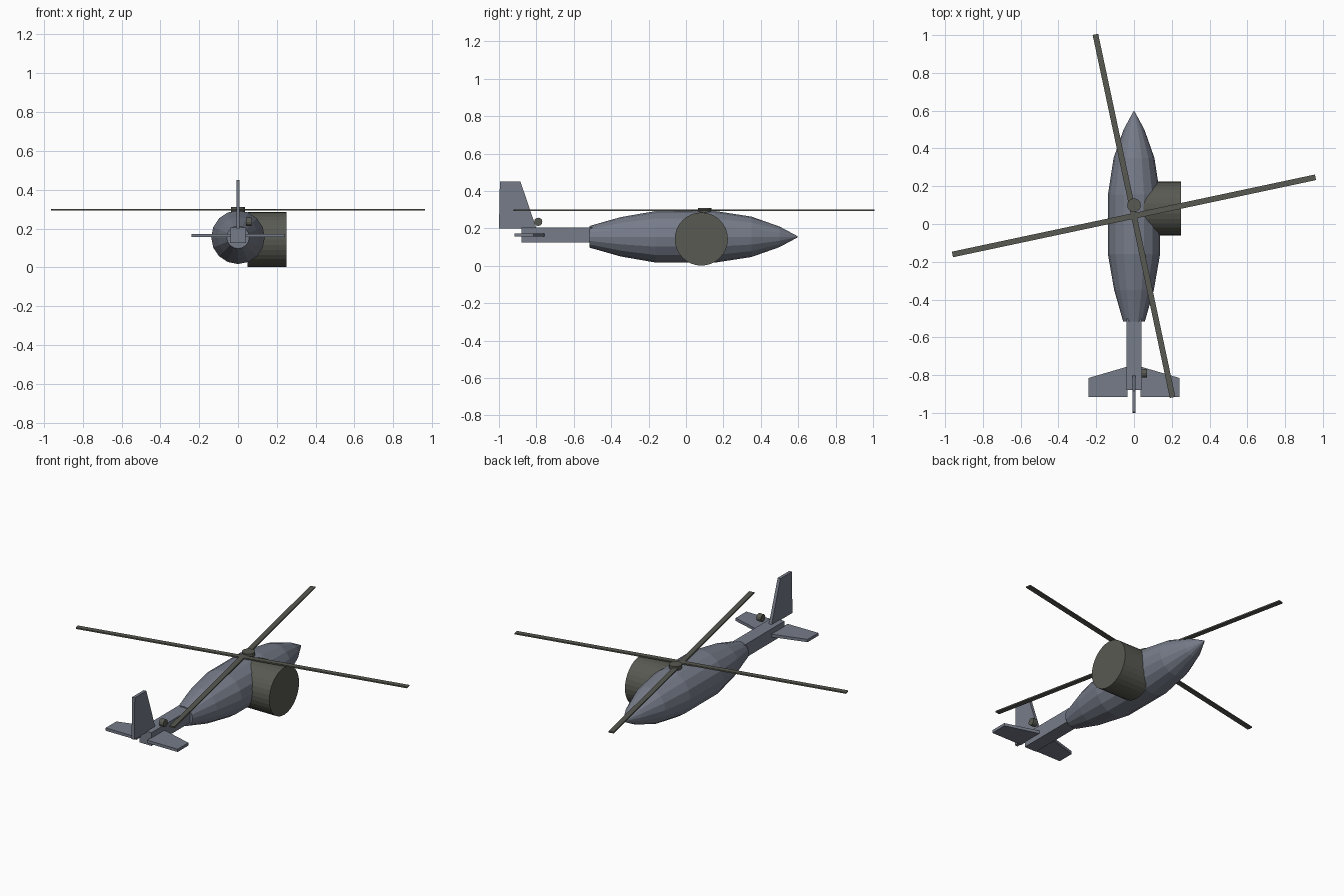
import bpy, bmesh, math
from mathutils import Vector, Matrix

cube = bpy.data.objects.get("Cube")
if cube:
    bpy.data.objects.remove(cube)


def material(name, rgb):
    m = bpy.data.materials.new(name)
    m.use_nodes = True
    m.diffuse_color = (*rgb, 1)
    m.node_tree.nodes["Principled BSDF"].inputs["Base Color"].default_value = (*rgb, 1)
    return m


GREY = material("blue grey", (0.18, 0.20, 0.25))
DARK = material("dark olive grey", (0.10, 0.10, 0.085))


def finish(name, bm, mat):
    bmesh.ops.recalc_face_normals(bm, faces=bm.faces)
    mesh = bpy.data.meshes.new(name)
    bm.to_mesh(mesh)
    bm.free()
    mesh.materials.append(mat)
    ob = bpy.data.objects.new(name, mesh)
    bpy.context.collection.objects.link(ob)
    return ob


def cone(name, start, end, r1, r2, sides, mat):
    """Tapered cylinder between two points."""
    a, b = Vector(start), Vector(end)
    bm = bmesh.new()
    turn = (b - a).to_track_quat('Z', 'Y').to_matrix().to_4x4()
    bmesh.ops.create_cone(bm, cap_ends=True, segments=sides, radius1=r1, radius2=r2,
                          depth=(b - a).length,
                          matrix=Matrix.Translation((a + b) / 2) @ turn)
    return finish(name, bm, mat)


def box(name, centre, size, mat, angle=0):
    bm = bmesh.new()
    bmesh.ops.create_cube(bm, size=1, matrix=Matrix.Translation(centre)
                          @ Matrix.Rotation(angle, 4, 'Z') @ Matrix.Diagonal((*size, 1)))
    return finish(name, bm, mat)


def plate(name, outline, thickness, mat):
    """Outline swept along a thickness vector."""
    bm = bmesh.new()
    face = bm.faces.new([bm.verts.new(p) for p in outline])
    out = bmesh.ops.extrude_face_region(bm, geom=[face])
    moved = [v for v in out["geom"] if isinstance(v, bmesh.types.BMVert)]
    bmesh.ops.translate(bm, verts=moved, vec=thickness)
    return finish(name, bm, mat)


# Fuselage: tapered sections from tail to nose
AXIS = 0.155
stations = [(-0.515, 0.058), (-0.35, 0.105), (-0.16, 0.138), (0.155, 0.138),
            (0.35, 0.108), (0.5, 0.055), (0.595, 0.004)]
names = ["rear_taper", "rear_body", "mid_body", "front_body", "nose_taper", "nose_tip"]
for name, (y1, r1), (y2, r2) in zip(names, stations, stations[1:]):
    cone(name, (0, y1, AXIS), (0, y2, AXIS), r1, r2, 16, GREY)

# Tail boom, fin and stabilisers
box("tail_boom", (0, -0.69, 0.165), (0.08, 0.38, 0.08), GREY)
plate("tail_fin", [(-0.009, -1.0, 0.2), (-0.009, -0.8, 0.2),
                   (-0.009, -0.885, 0.45), (-0.009, -0.995, 0.45)], (0.018, 0, 0), GREY)
for name, s in (("left_stabiliser", 1), ("right_stabiliser", -1)):
    plate(name, [(s * 0.035, -0.755, 0.156), (s * 0.24, -0.815, 0.156),
                 (s * 0.24, -0.917, 0.156), (s * 0.035, -0.917, 0.156)], (0, 0, 0.017), GREY)

# Tail rotor hub
cone("tail_rotor_hub", (0.04, -0.79, 0.235), (0.07, -0.79, 0.235), 0.022, 0.022, 12, DARK)

# Side drum
cone("side_drum", (0.05, 0.082, 0.143), (0.25, 0.082, 0.143), 0.142, 0.142, 32, DARK)

# Main rotor
cone("rotor_hub", (0, 0.1, 0.28), (0, 0.1, 0.31), 0.036, 0.036, 16, DARK)
for i, name in enumerate(("cross_blade", "long_blade")):
    box(name, (0, 0.043, 0.298), (1.965, 0.03, 0.008), DARK,
        math.radians(12) + i * math.pi / 2)
